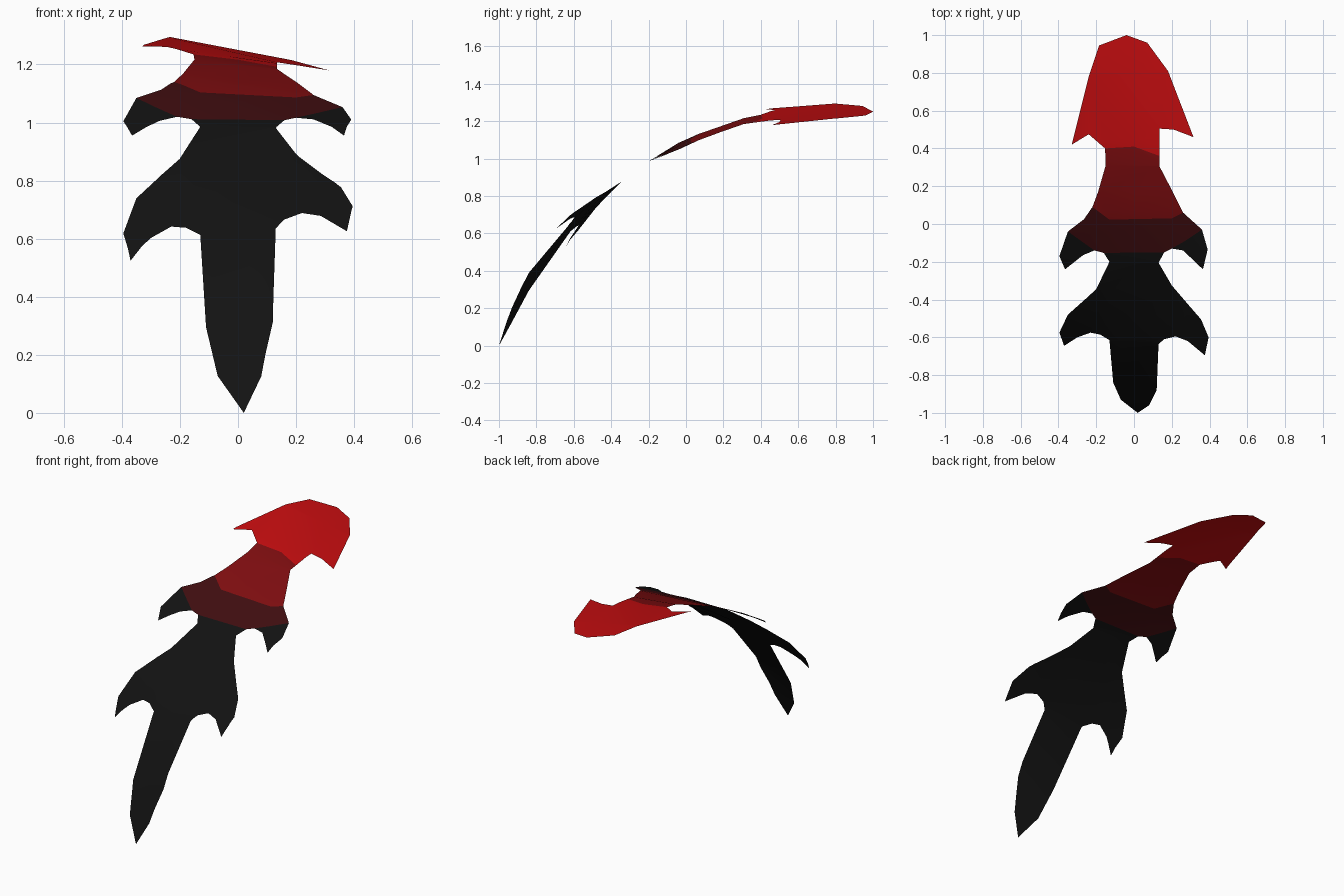
import bpy
import bmesh
from mathutils import Vector

cube = bpy.data.objects.get("Cube")
if cube:
    bpy.data.objects.remove(cube, do_unlink=True)


def make_material(name, colour):
    material = bpy.data.materials.new(name)
    material.use_nodes = True
    material.diffuse_color = (*colour, 1)
    shader = next(n for n in material.node_tree.nodes if n.type == "BSDF_PRINCIPLED")
    shader.inputs["Base Color"].default_value = (*colour, 1)
    return material


black = make_material("black", (0.006, 0.006, 0.006))
dark_red = make_material("dark red", (0.05, 0.004, 0.005))
deep_red = make_material("deep red", (0.21, 0.004, 0.005))
bright_red = make_material("bright red", (0.56, 0.004, 0.005))

# Arched spine: distance along y, height, sideways tilt (all in hundredths)
SPINE = [
    (-100, -1, 50), (-93, 16, 47), (-84, 34, 41), (-62, 63, 17),
    (-48, 76.7, 8), (-34, 88, 0), (-20, 98.5, 0), (-4, 106.7, -5),
    (7, 111.7, -7), (18, 115.6, -8), (31, 120, -11), (45, 122.3, -14),
    (80, 125, -19), (100, 124.3, -20),
]


def surface_height(x, y):
    """Height of the arched, gently twisted sheet above a plan position."""
    y *= 100
    for (y0, z0, t0), (y1, z1, t1) in zip(SPINE, SPINE[1:]):
        if y <= y1 or y1 == SPINE[-1][0]:
            f = (y - y0) / (y1 - y0)
            height = z0 + (z1 - z0) * f
            tilt = t0 + (t1 - t0) * f
            return (height + tilt * x) / 100


def make_sheet(name, outline, material):
    """Fill a plan outline, crease it at each spine station, and lift it."""
    bm = bmesh.new()
    corners = [bm.verts.new((x / 100, y / 100, 0)) for x, y in outline]
    bm.faces.new(corners)
    bmesh.ops.triangulate(bm, faces=bm.faces[:])
    for station in SPINE[1:-1]:
        bmesh.ops.bisect_plane(
            bm, geom=bm.verts[:] + bm.edges[:] + bm.faces[:], dist=0.0001,
            plane_co=Vector((0, station[0] / 100, 0)), plane_no=Vector((0, 1, 0)))
    for face in bm.faces:
        face.normal_update()
        if face.normal.z < 0:
            face.normal_flip()
    for vert in bm.verts:
        vert.co.z = surface_height(vert.co.x, vert.co.y)
    bmesh.ops.triangulate(bm, faces=bm.faces[:])
    for face in bm.faces:
        face.smooth = True
    mesh = bpy.data.meshes.new(name)
    bm.to_mesh(mesh)
    bm.free()
    mesh.materials.append(material)
    obj = bpy.data.objects.new(name, mesh)
    bpy.context.collection.objects.link(obj)
    return obj


# Seams shared by neighbouring parts, listed from the right side to the left
right_barb_seam = [(-21, -14), (-28, -9), (-35, -4)]
left_barb_seam = [(20, -13), (27, -9), (36, -3)]
blade_seam = [(-16, -15.3), (16, -15)]
band_seam = [(-22, 9), (-13, 2.3), (20, 3), (26, 6)]
head_seam = [(-15.3, 40), (0, 41), (13.5, 36)]

# Pointed lower blade with its pair of swept barbs
right_edge = [
    (-13, -20), (-20, -34.5), (-26, -40), (-35, -48), (-39.5, -57.5),
    (-37, -64.5), (-30, -60), (-23, -57.5), (-18, -58.5), (-13, -61.5),
    (-11, -84), (-7, -93),
]
left_edge = [
    (2, -100), (8, -96), (12, -88), (13, -63.5), (16, -61), (22, -59.5),
    (28.5, -62), (37.5, -69.5), (39.5, -60), (35.5, -50.5), (29, -43),
    (20, -32.5), (13, -20.5),
]
make_sheet("lower_blade", right_edge + left_edge + blade_seam[::-1], black)

# Black tips of the upper barbs
make_sheet("right_barb_tip",
           right_barb_seam + [(-39.5, -17), (-36.5, -24), (-27, -16.5)], black)
make_sheet("left_barb_tip",
           left_barb_seam + [(39, -13.5), (36.5, -24), (26, -14)], black)

# Dark band between the upper barbs
make_sheet("barb_band",
           right_barb_seam[::-1] + blade_seam + left_barb_seam
           + band_seam[::-1] + [(-26.5, 2.5)], dark_red)

# Tapering neck
make_sheet("neck",
           band_seam + [(20, 18), (13.5, 30.5)] + head_seam[::-1]
           + [(-15, 31), (-19, 17)], deep_red)

# Broad arrow-shaped head
make_sheet("arrow_head",
           head_seam + [(13.5, 50.5), (21, 50), (31.5, 46), (18, 81), (7, 96),
                        (-4, 100), (-18.5, 94.5), (-24, 78), (-33, 42),
                        (-24, 47.5), (-15.5, 49)], bright_red)
